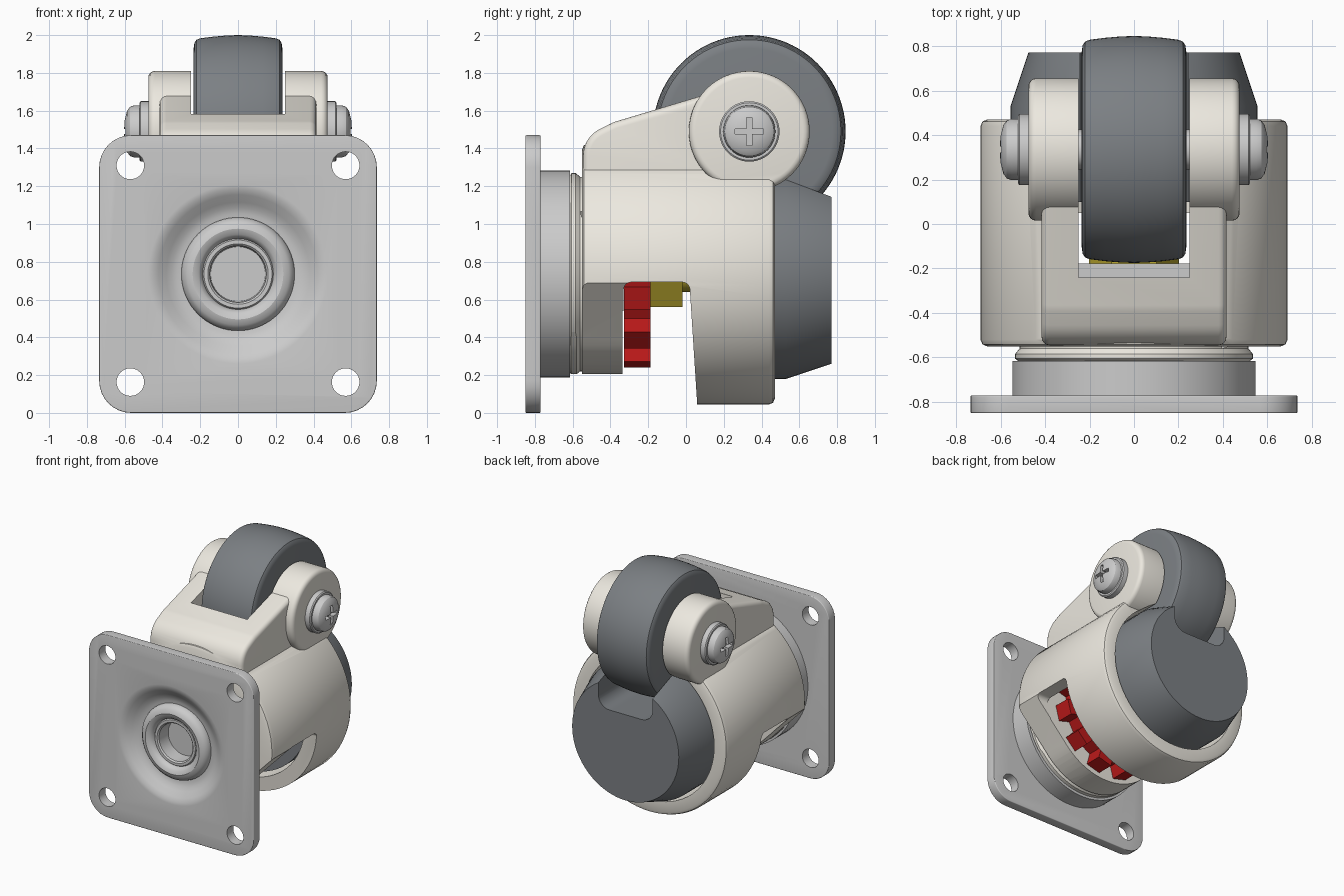
import bpy, bmesh
from math import pi, sin, cos, tan, radians
from mathutils import Vector

if "Cube" in bpy.data.objects:
    bpy.data.objects.remove(bpy.data.objects["Cube"])

CZ = 0.735                 # height of the swivel axis (runs along y)
WY, WZ = 0.335, 1.49       # wheel axle position (runs along x)


def material(name, rgb):
    m = bpy.data.materials.new(name)
    m.diffuse_color = (*rgb, 1)
    m.use_nodes = True
    m.node_tree.nodes["Principled BSDF"].inputs["Base Color"].default_value = m.diffuse_color
    return m


STEEL = material("steel", (0.58, 0.58, 0.58))
CREAM = material("cream", (0.84, 0.81, 0.74))
RUBBER = material("dark_rubber", (0.2, 0.215, 0.23))
RED = material("red", (0.5, 0.01, 0.01))
YELLOW = material("yellow", (0.5, 0.4, 0.03))


def finish(name, bm, mat):
    bmesh.ops.remove_doubles(bm, verts=bm.verts, dist=1e-5)
    bmesh.ops.recalc_face_normals(bm, faces=bm.faces)
    me = bpy.data.meshes.new(name)
    bm.to_mesh(me)
    bm.free()
    ob = bpy.data.objects.new(name, me)
    bpy.context.collection.objects.link(ob)
    if mat:
        me.materials.append(mat)
    return ob


def lathe(name, pts, mat=None, axis='Y', centre=(0, 0, CZ), seg=72):
    """Spin a (radius, along-axis) profile."""
    bm = bmesh.new()
    vs = [bm.verts.new((r, a, 0)) for r, a in pts]
    es = [bm.edges.new(p) for p in zip(vs, vs[1:])]
    bmesh.ops.spin(bm, geom=vs + es, cent=(0, 0, 0), axis=(0, 1, 0), angle=2 * pi, steps=seg)
    for v in bm.verts:
        if axis == 'X':
            v.co = Vector((v.co.y, v.co.x, v.co.z))
        v.co += Vector(centre)
    return finish(name, bm, mat)


def rounded(pts, n=8):
    """Round the corners of a polygon given as (u, v, radius)."""
    out = []
    for i, (u, v, r) in enumerate(pts):
        p = Vector((u, v))
        if not r:
            out.append(p)
            continue
        d1 = (Vector(pts[i - 1][:2]) - p).normalized()
        d2 = (Vector(pts[(i + 1) % len(pts)][:2]) - p).normalized()
        half = d1.angle(d2) / 2
        c = p + (d1 + d2).normalized() * r / sin(half)
        s, e = ((p + d * r / tan(half) - c).normalized() for d in (d1, d2))
        out += [c + s.slerp(e, k / n).normalized() * r for k in range(n + 1)]
    return out


def prism(name, poly, a, b, mat=None, axis='X', bevel=0):
    """Extrude a polygon along an axis from a to b, optionally rounding its rims."""
    bm = bmesh.new()
    place = (lambda u, v: (a, u, v)) if axis == 'X' else (lambda u, v: (u, a, v))
    cap = bm.faces.new([bm.verts.new(place(*p[:2])) for p in poly])
    g = bmesh.ops.extrude_face_region(bm, geom=[cap], use_keep_orig=True)['geom']
    top = [f for f in g if isinstance(f, bmesh.types.BMFace)][0]
    k = 0 if axis == 'X' else 1
    for v in top.verts:
        v.co[k] = b
    bmesh.ops.recalc_face_normals(bm, faces=bm.faces)
    if bevel:
        bmesh.ops.bevel(bm, geom=list(set(cap.edges) | set(top.edges)), offset=bevel,
                        segments=4, profile=0.5, affect='EDGES', clamp_overlap=False)
    return finish(name, bm, mat)


def circle(r, cu, cv, n=64):
    return [(cu + r * cos(2 * pi * i / n), cv + r * sin(2 * pi * i / n)) for i in range(n)]


def combine(ob, *steps):
    """Apply (operation, tool) booleans and delete the tools."""
    for op, tool in steps:
        tool.hide_render = True
        m = ob.modifiers.new("bool", 'BOOLEAN')
        m.operation, m.object, m.solver = op, tool, 'EXACT'
    bpy.context.view_layer.update()
    me = bpy.data.meshes.new_from_object(ob.evaluated_get(bpy.context.evaluated_depsgraph_get()))
    ob.modifiers.clear()
    ob.data = me
    for _, tool in steps:
        bpy.data.objects.remove(tool)
    return ob


ADD, CUT = 'UNION', 'DIFFERENCE'

# mounting plate with collar, pressed dish and four bolt holes
w = 0.735
plate = prism("mounting_plate", rounded([(-w, 0, .17), (w, 0, .17), (w, 2 * w, .17), (-w, 2 * w, .17)]),
              -.85, -.77, STEEL, 'Y', .006)
collar = lathe("collar", [(0, -.8), (.547, -.8), (.547, -.615), (0, -.615)])
dish = lathe("dish", [(0, -.9), (.48, -.9), (.48, -.851), (.45, -.846), (.42, -.83), (.38, -.8),
                      (.35, -.782), (.32, -.772), (.285, -.77), (.285, -.66), (0, -.66)])
holes = [prism("hole", circle(.073, x, z, 32), -1, -.7, None, 'Y')
         for x in (-.57, .57) for z in (.163, 1.31)]
combine(plate, (ADD, collar), (CUT, dish), *[(CUT, h) for h in holes])

# rolled ring and threaded bore at the centre of the plate
lathe("centre_hub", [(0, -.64), (.3, -.64), (.3, -.78), (.292, -.805), (.27, -.828), (.24, -.837),
                     (.21, -.828), (.192, -.808), (.187, -.79), (.18, -.8), (.16, -.8),
                     (.15, -.79), (.145, -.68), (0, -.68)], STEEL)

# housing: barrel, front lip, sloping block and wheel bosses
R = .69
body = lathe("housing", [(0, -.55), (R - .03, -.55), (R - .009, -.541), (R, -.52), (R, .44),
                         (R - .009, .461), (R - .03, .47), (0, .47)], CREAM)
lip = lathe("lip", [(0, -.62), (.515, -.62), (.535, -.605), (.535, -.585), (.515, -.56),
                    (.515, -.5), (0, -.5)])
block = prism("block", rounded([(-.545, 1, 0), (-.545, 1.46, .16), (-.38, 1.54, .2),
                                (.12, 1.69, .1), (.4, 1.69, .1), (.4, 1, 0)]), -.415, .415, bevel=.035)
bosses = [prism("boss", circle(.32, WY, WZ), s * .2, s * .475, bevel=.035) for s in (-1, 1)]

# openings: adjuster window, tapered lower front, rear bore and wheel slot
window = prism("window", rounded([(-.33, -.2, 0), (-.33, .692, .04), (.018, .692, .04), (.075, -.2, 0)]), -1, 1)
arc = [(.53 * cos(radians(t)), CZ + .53 * sin(radians(t))) for t in range(-40, -141, -5)]
taper = prism("taper", [(-1, .69), (-1, -.2), (1, -.2), (1, .69), (.69, .69)] + arc + [(-.69, .69)],
              -.7, -.2, None, 'Y')
bore = lathe("bore", [(0, -.335), (.58, -.335), (.58, .7), (0, .7)])
slot = prism("slot", [(-.24, 1.1), (1, 1.1), (1, 2.2), (-.24, 2.2)], -.25, .25)
combine(body, (ADD, lip), (ADD, block), (ADD, bosses[0]), (ADD, bosses[1]),
        (CUT, window), (CUT, taper), (CUT, bore), (CUT, slot))

# grey stop behind the slot
prism("slot_stop", [(-.25, 1.24), (-.178, 1.24), (-.178, 1.29), (-.25, 1.29)], -.25, .25, STEEL)

# red thumb wheel with square teeth
N = 12
teeth = []
for i in range(N):
    c = 2 * pi * (i + .5) / N
    for r, off in ((.4, -.155), (.5, -.125), (.5, .125), (.4, .155)):
        teeth.append((r * cos(c + off), CZ + r * sin(c + off)))
prism("thumb_wheel", teeth, -.328, -.188, RED, 'Y')

# yellow hex nut and stem
prism("hex_nut", circle(.202, 0, CZ, 6), -.2, -.018, YELLOW, 'Y')
lathe("stem", [(0, -.1), (.095, -.1), (.095, .12), (0, .12)], YELLOW, seg=32)

# levelling foot, notched to clear the wheel
foot = lathe("levelling_foot", [(0, .1), (.555, .1), (.555, .53), (.475, .77), (0, .77)], RUBBER)
notch = prism("notch", rounded([(-.242, 1.6, 0), (-.242, .95, .1), (.242, .95, .1), (.242, 1.6, 0)]),
              0, 1, None, 'Y')
combine(foot, (CUT, notch))

# wheel
half = [(.44, .235), (.468, .231), (.485, .22), (.493, .2), (.502, .13), (.508, .06)]
lathe("wheel", [(0, .235)] + half + [(.51, 0)] + [(r, -a) for r, a in reversed(half)] + [(0, -.235)],
      RUBBER, 'X', (0, WY, WZ), 96)

# axle, washers and cross-head screws
lathe("axle", [(0, -.5), (.09, -.5), (.09, .5), (0, .5)], STEEL, 'X', (0, WY, WZ), 32)
for s, side in ((-1, "left"), (1, "right")):
    lathe(side + "_washer", [(0, s * .46), (.16, s * .46), (.16, s * .515), (.152, s * .522), (0, s * .522)],
          STEEL, 'X', (0, WY, WZ), 48)
    head = lathe(side + "_screw", [(0, s * .5), (.138, s * .5), (.138, s * .55), (.13, s * .572),
                                   (.11, s * .587), (.06, s * .6), (0, s * .604)],
                 STEEL, 'X', (0, WY, WZ), 48)
    L, t = .075, .014
    cross = [(L, -t), (L, t), (t, t), (t, L), (-t, L), (-t, t), (-L, t), (-L, -t),
             (-t, -t), (-t, -L), (t, -L), (t, -t)]
    combine(head, (CUT, prism("cross", [(WY + u, WZ + v) for u, v in cross], s * .56, s * .7)))

# smooth shading with crisp edges
for ob in bpy.context.scene.objects:
    ob.select_set(True)
    bpy.context.view_layer.objects.active = ob
bpy.ops.object.shade_smooth_by_angle(angle=radians(32))
